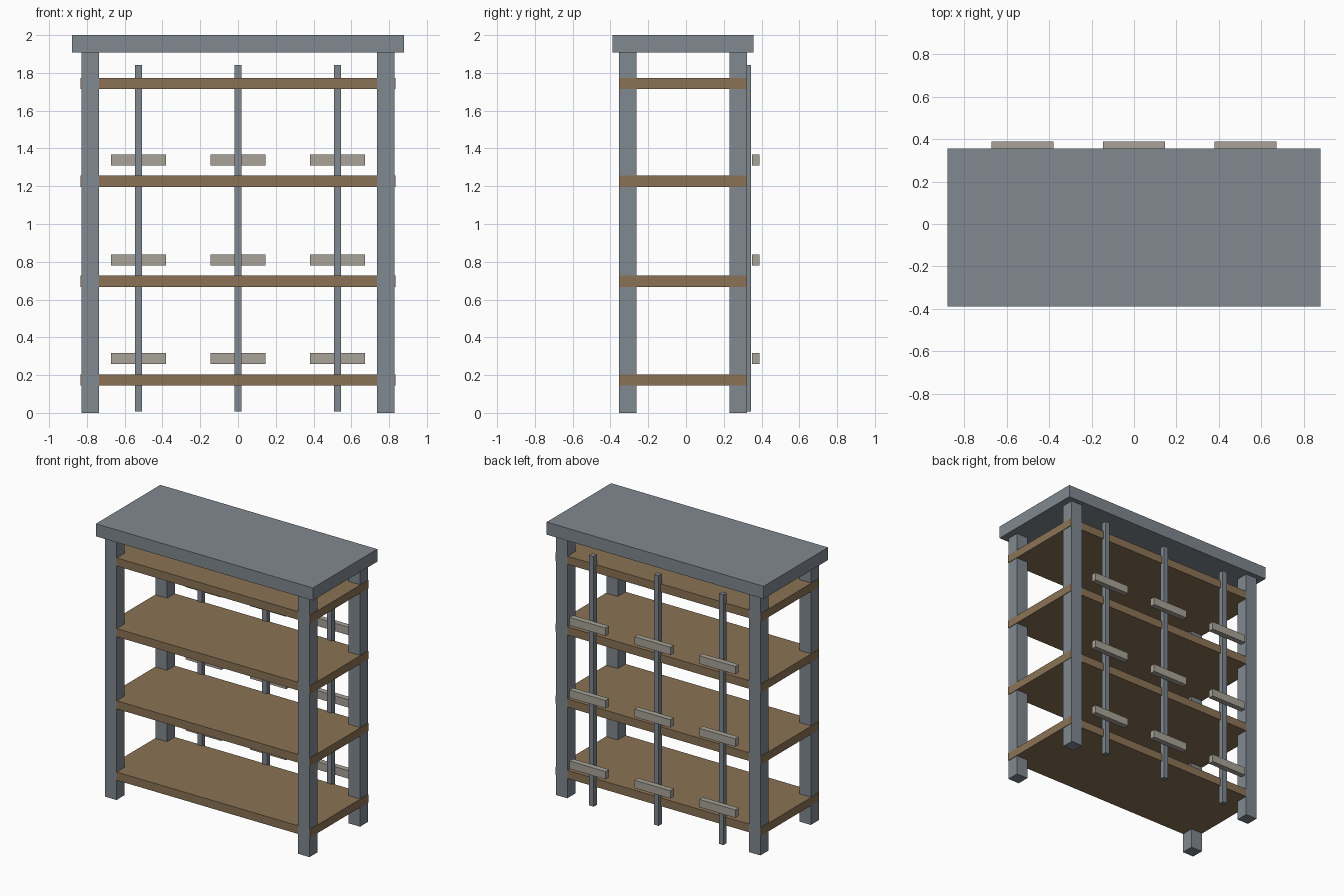
import bpy

if "Cube" in bpy.data.objects:
    bpy.data.objects.remove(bpy.data.objects["Cube"])


def material(name, rgb):
    m = bpy.data.materials.new(name)
    m.diffuse_color = (*rgb, 1.0)
    m.use_nodes = True
    m.node_tree.nodes["Principled BSDF"].inputs["Base Color"].default_value = m.diffuse_color
    return m


STEEL = material("slate grey", (0.216, 0.246, 0.279))
WOOD = material("brown board", (0.258, 0.171, 0.091))
LABEL = material("pale grey", (0.392, 0.371, 0.314))


def box(name, x, y, z, mat):
    """Box from (min, max) ranges on each axis."""
    ranges = (x, y, z)
    bpy.ops.mesh.primitive_cube_add(size=1, location=[(a + b) / 2 for a, b in ranges])
    ob = bpy.context.object
    ob.name = name
    ob.scale = [b - a for a, b in ranges]
    bpy.ops.object.transform_apply(location=False, rotation=False, scale=True)
    ob.data.materials.append(mat)
    return ob


# Top slab
box("top_slab", (-0.88, 0.88), (-0.389, 0.357), (1.908, 2.0), STEEL)

# Four corner legs
for side, x in (("left", (-0.829, -0.737)), ("right", (0.737, 0.829))):
    for end, y in (("front", (-0.355, -0.263)), ("back", (0.23, 0.322))):
        box(f"{end}_{side}_leg", x, y, (0.0, 1.908), STEEL)

# Shelves, a hair wider than the legs
for i, z in enumerate((0.174, 0.697, 1.226, 1.744)):
    box(f"shelf_{i + 1}", (-0.833, 0.833), (-0.353, 0.32), (z - 0.03, z + 0.03), WOOD)

# Rear uprights, each carrying three cross plates
for i, x in enumerate((-0.526, 0.0, 0.526)):
    box(f"rear_upright_{i + 1}", (x - 0.0185, x + 0.0185), (0.307, 0.344), (0.008, 1.842), STEEL)
    for j, z in enumerate((0.288, 0.809, 1.34)):
        box(f"rear_cross_plate_{i + 1}_{j + 1}", (x - 0.146, x + 0.146), (0.349, 0.389),
            (z - 0.029, z + 0.029), LABEL)
